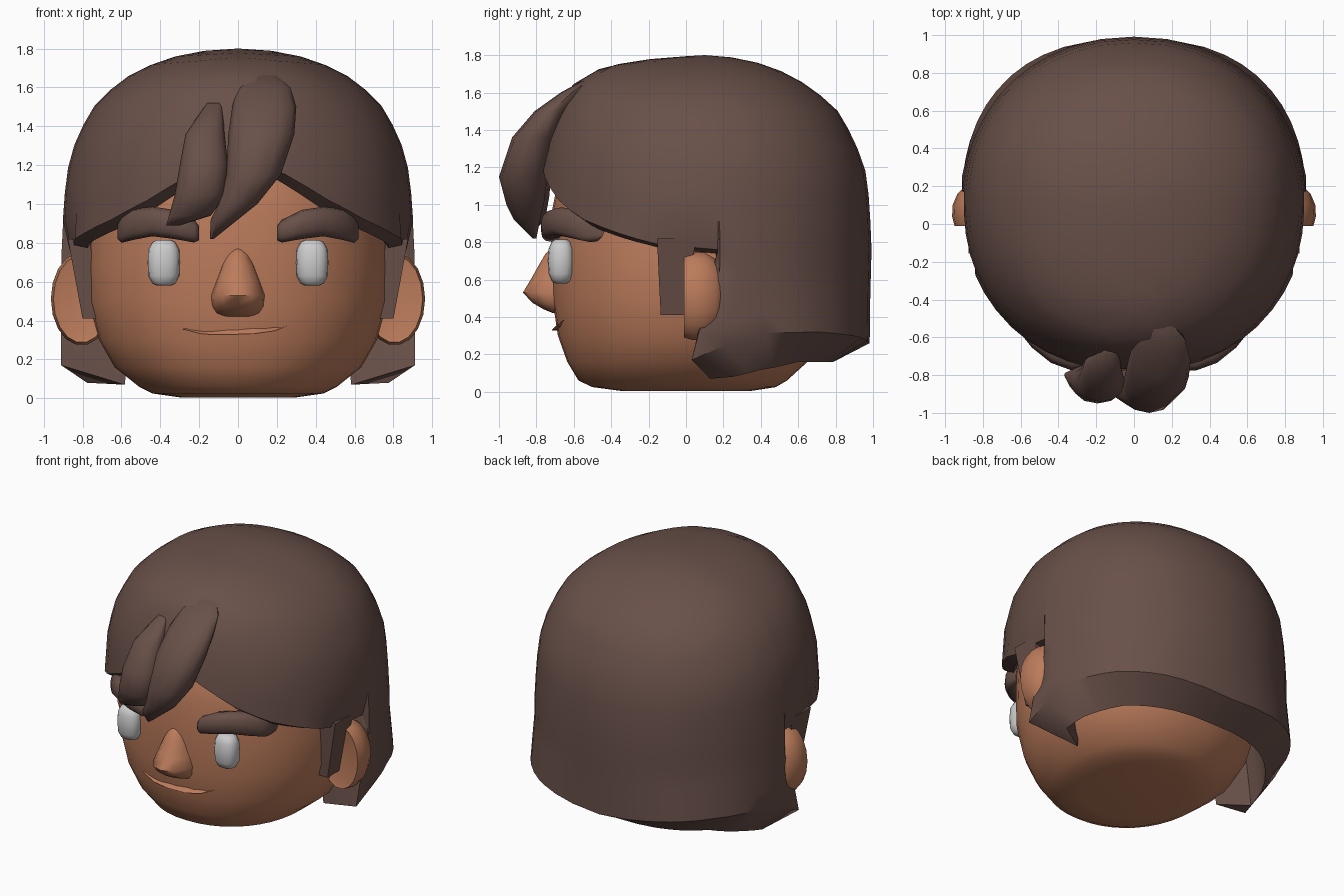
import bpy, bmesh, math
from math import sin, cos, radians

if "Cube" in bpy.data.objects:
    bpy.data.objects.remove(bpy.data.objects["Cube"])


def material(name, col):
    m = bpy.data.materials.new(name)
    m.diffuse_color = (*col, 1)
    m.use_nodes = True
    m.node_tree.nodes["Principled BSDF"].inputs["Base Color"].default_value = m.diffuse_color
    return m


SKIN = material("skin", (0.5, 0.2, 0.105))
HAIR = material("hair", (0.14, 0.08, 0.066))


def spow(v, p):
    return math.copysign(abs(v) ** (2 / p), v)


def ring(axis, at, c, r, n, p=2.0):
    """Superellipse across an axis; c and r are centre and radii in the other two axes."""
    pts = []
    for i in range(n):
        a = 2 * math.pi * i / n
        q = [c[0] + r[0] * spow(cos(a), p), c[1] + r[1] * spow(sin(a), p)]
        q.insert("xyz".index(axis), at)
        pts.append(q)
    return pts


def loft(name, rings, mat=None, closed=True, caps=True, mirror=False, angle=40):
    bm = bmesh.new()
    rows = [[bm.verts.new(p) for p in r] for r in rings]
    n = len(rows[0])
    for a, b in zip(rows, rows[1:]):
        for i in range(n if closed else n - 1):
            j = (i + 1) % n
            bm.faces.new((a[i], a[j], b[j], b[i]))
    if caps:
        bm.faces.new(rows[0])
        bm.faces.new(rows[-1])
    bmesh.ops.remove_doubles(bm, verts=bm.verts, dist=0.0005)
    bmesh.ops.recalc_face_normals(bm, faces=bm.faces)
    return finish(name, bm, mat, mirror, angle)


def finish(name, bm, mat, mirror, angle=40):
    me = bpy.data.meshes.new(name)
    bm.to_mesh(me)
    bm.free()
    ob = bpy.data.objects.new(name, me)
    bpy.context.collection.objects.link(ob)
    if mat:
        me.materials.append(mat)
    if mirror:
        md = ob.modifiers.new("mirror", "MIRROR")
        md.use_clip = True
    bpy.ops.object.select_all(action="DESELECT")
    ob.select_set(True)
    bpy.context.view_layer.objects.active = ob
    bpy.ops.object.shade_smooth_by_angle(angle=radians(angle))
    return ob


def lerp_table(tab, k):
    """Interpolate a table keyed (ascending) by its first column."""
    if k <= tab[0][0]:
        return tab[0][1:]
    for a, b in zip(tab, tab[1:]):
        if k <= b[0]:
            t = (k - a[0]) / (b[0] - a[0])
            return [u + (v - u) * t for u, v in zip(a[1:], b[1:])]
    return tab[-1][1:]


# Head: z, half width, front y, back y
head = [(0.005, .3, -.35, .35), (0.025, .44, -.5, .48), (.06, .51, -.575, .54),
        (.16, .635, -.635, .65), (.3, .715, -.685, .72), (.5, .77, -.715, .76),
        (.7, .775, -.72, .78), (.95, .76, -.72, .78), (1.2, .71, -.67, .74), (1.45, .55, -.5, .58)]
loft("head", [ring("z", z, (0, (f + b) / 2), (w, (b - f) / 2), 40, 2.15) for z, w, f, b in head], SKIN, angle=60)

# Hair cap profile: z, half width, front y, back y
CAP = [(.1, .91, -.8, .98), (.5, .91, -.8, .985), (.8, .91, -.8, .993), (1.15, .885, -.785, .97),
       (1.35, .83, -.75, .9), (1.52, .73, -.69, .8), (1.64, .6, -.61, .65), (1.74, .4, -.44, .46),
       (1.785, .22, -.15, .28), (1.8, 0, .1, .1)]


def cap_point(th, z, k=1.0, dz=0.0):
    w, f, b = lerp_table(CAP, z)
    s, c = sin(radians(th)), cos(radians(th))
    r = (.1 - f) if c > 0 else (b - .1)
    # the back corners flare only near the hem
    p = 2.12 + (.3 * min(1, max(0, (.65 - z) / .4)) if c < 0 else 0)
    if 70 < th < 94.2 and z < .9:    # tuck in above the sideburn and ear
        k *= 1 - .35 * (.9 - z)
    return (k * w * spow(s, p), .1 - k * r * spow(c, p), z + dz)


# Hair hem: angle from the front, hem z, inner edge scale, inner edge drop
HEM = [(0, 1.26, .92, .03), (15, 1.15, .92, .04), (30, 1.02, .92, .04), (45, .92, .92, .04),
       (60, .85, .92, .03), (74, .79, .92, .02), (94, .76, .9, .02), (94.5, .17, .86, .1),
       (100, .25, .86, .17), (109, .315, .86, .2), (130, .32, .82, .16), (152, .30, .8, .14),
       (180, .26, .78, .1)]
angles = [0, 7, 15, 22, 30, 38, 45, 53, 60, 67, 74, 81, 88, 94, 94.5, 100, 105, 109, 116, 123,
          130, 138, 145, 152, 160, 170, 180]
cols = []
for th in angles:
    zb, k, drop = lerp_table(HEM, th)
    lean = max(0, 10 - (th - 94) * .6) if th > 94 else 0   # front edge sweeps under the ear

    def swept(z):
        return th - lean * min(1, max(0, (.62 - z) / .45))
    top = max(zb, .76)
    col = [cap_point(th, 1.8)]
    for i in range(1, 13):
        col.append(cap_point(th, 1.8 - (1.8 - top) * (i / 12) ** 1.8))
    for i in range(1, 5):
        z = top + (zb - top) * i / 4
        x, y, z = cap_point(swept(z), z, 1)
        col.append((max(x, .91) if 94 < th < 105 and z < .6 else x, y, z))
    inner = th - lean * .3
    col.append(cap_point(inner, zb, k, -drop))
    col.append(cap_point(inner, zb, .8, .35 if th > 94 else .12))
    cols.append(col)
loft("hair_cap", cols, HAIR, closed=False, caps=False, mirror=True, angle=38)

# Sideburns: y front, y back and x inner, x outer at each height
burn = [(.41, -.135, .02, .72, .80), (.6, -.145, .03, .74, .835), (.82, -.155, .05, .76, .875)]
loft("sideburns", [[(a, f, z), (b, f, z), (b, k, z), (a, k, z)] for z, f, k, a, b in burn],
     HAIR, mirror=True)

# Fringe locks: z, left x, right x, centre y, half depth
fringe_right = [(1.66, .06, .2, -.53, .03), (1.6, .0, .27, -.61, .06), (1.5, -.03, .3, -.72, .09),
                (1.36, -.05, .29, -.81, .12), (1.15, -.06, .22, -.87, .13), (1.0, -.1, .1, -.86, .1),
                (.92, -.14, .0, -.85, .07), (.82, -.145, -.125, -.81, .01)]
fringe_left = [(1.52, -.16, -.08, -.66, .03), (1.36, -.27, -.07, -.76, .08), (1.2, -.3, -.05, -.83, .11),
               (1.05, -.325, -.06, -.84, .11), (.94, -.355, -.14, -.82, .07), (.89, -.37, -.3, -.8, .02)]
for name, secs in (("fringe_right", fringe_right), ("fringe_left", fringe_left)):
    loft(name, [ring("z", z, ((a + b) / 2, y), ((b - a) / 2, d), 12, 2.2) for z, a, b, y, d in secs],
         HAIR, angle=50)

# Eyebrows: x, centre y, centre z, half depth, half height
brow = [(.2, -.72, .85, .03, .035), (.225, -.72, .86, .055, .058), (.33, -.71, .895, .065, .075),
        (.44, -.665, .91, .07, .076), (.54, -.58, .895, .075, .08), (.6, -.51, .87, .07, .07),
        (.62, -.48, .86, .04, .04)]
loft("eyebrows", [ring("x", x, (y, z), (d, h), 12, 2.5) for x, y, z, d, h in brow], HAIR,
     mirror=True, angle=55)

# Eyes: z, x radius and y radius of rounded blocks
eye = [(.58, .035, .03), (.592, .06, .05), (.63, .08, .066), (.7, .083, .072),
       (.765, .08, .066), (.803, .06, .05), (.815, .035, .03)]
loft("eyes", [ring("z", z, (.382, -.668), (rx, ry), 16, 2.4) for z, rx, ry in eye], mirror=True, angle=60)

# Nose: z, half width, front y
nose = [(.42, .08, -.71), (.44, .12, -.76), (.475, .14, -.82), (.53, .145, -.872), (.6, .12, -.83),
        (.68, .09, -.785), (.74, .06, -.75), (.775, .025, -.715)]
loft("nose", [ring("z", z, (0, -.66), (w, -.66 - f), 12, 2.2) for z, w, f in nose], SKIN, angle=65)

# Lower lip ledge: x, front y, low z, top z
lip = [(-.29, -.655, .357, .36), (-.18, -.69, .33, .362), (-.05, -.715, .328, .365),
       (.08, -.717, .332, .372), (.19, -.697, .347, .38), (.28, -.655, .383, .386)]
loft("lip", [[(x, f, a), (x, f + .04, b), (x, f + .12, b), (x, f + .12, a)]
             for x, f, a, b in lip], SKIN, angle=30)

# Ears: y, x radius, z radius
ear = [(-.005, .13, .21), (-.01, .145, .226), (.04, .158, .24), (.1, .155, .235),
       (.16, .13, .2), (.2, .09, .14)]
loft("ears", [ring("y", y, (.805, .512), (rx, rz), 18) for y, rx, rz in ear], SKIN, mirror=True, angle=50)
